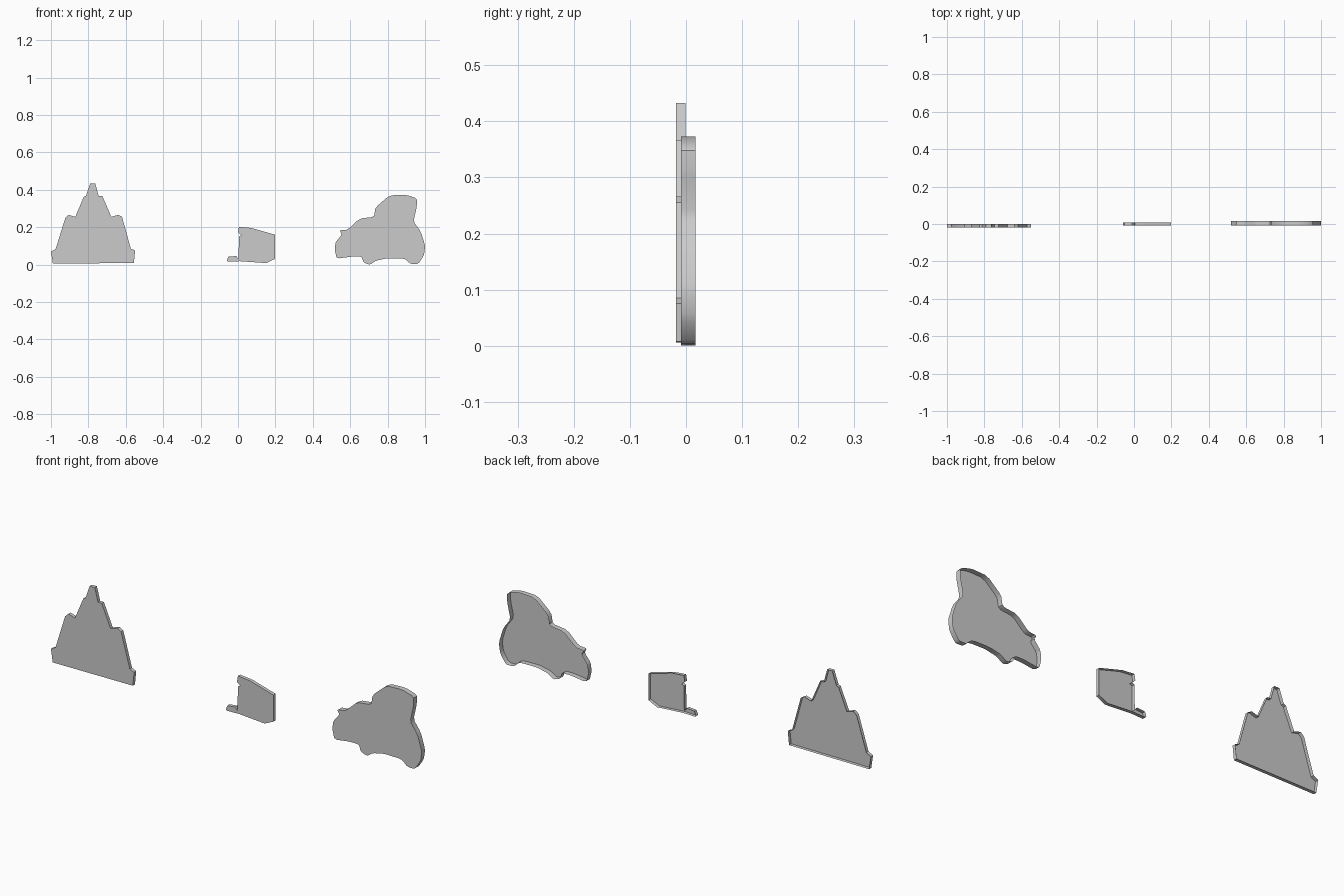
import bpy, bmesh
from mathutils import Vector

if "Cube" in bpy.data.objects:
    bpy.data.objects.remove(bpy.data.objects["Cube"])


def soften(points, cut):
    """Trim every corner so the outline reads as rounded."""
    out = []
    n = len(points)
    for i, p in enumerate(points):
        p = Vector(p)
        a, b = Vector(points[i - 1]), Vector(points[(i + 1) % n])
        out += [p.lerp(a, cut), p.lerp(b, cut)]
    return out


def flat_tray(name, outline, y_front, y_back, cut=0.0):
    """Thin cut-out: closed front face and side walls, open at the back."""
    pts = soften(outline, cut) if cut else outline
    bm = bmesh.new()
    front = [bm.verts.new((p[0], y_front, p[1])) for p in pts]
    back = [bm.verts.new((p[0], y_back, p[1])) for p in pts]
    n = len(pts)
    bm.faces.new(front)
    for i in range(n):
        j = (i + 1) % n
        bm.faces.new((front[j], front[i], back[i], back[j]))
    # outlines run clockwise as seen from the front, so flip outwards
    bmesh.ops.reverse_faces(bm, faces=bm.faces[:])
    mesh = bpy.data.meshes.new(name)
    bm.to_mesh(mesh)
    bm.free()
    obj = bpy.data.objects.new(name, mesh)
    bpy.context.collection.objects.link(obj)
    bpy.context.view_layer.objects.active = obj
    obj.select_set(True)
    bpy.ops.object.shade_smooth_by_angle(angle=0.6)
    obj.select_set(False)
    return obj


# Stepped peak on the left
peak = [(-.99, .006), (-1, .07), (-.975, .083), (-.923, .25), (-.905, .266),
        (-.87, .255), (-.825, .362), (-.813, .368), (-.79, .433), (-.763, .433),
        (-.745, .366), (-.725, .366), (-.677, .255), (-.64, .266), (-.62, .255),
        (-.573, .085), (-.55, .075), (-.557, .008)]
flat_tray("peak_panel", peak, -0.018, -0.001)

# Small block with a foot in the middle
block = [(-.06, .022), (-.052, .042), (-.01, .046), (.003, .03), (.005, .15),
         (.018, .157), (0, .172), (.005, .202), (.07, .196), (.197, .16),
         (.197, .03), (.15, .008), (.01, .018), (-.055, .016)]
flat_tray("block_panel", block, -0.008, 0.009)

# Rounded vehicle-like silhouette on the right
vehicle = [(.517, .08), (.528, .032), (.61, .043), (.66, .043), (.672, .01),
           (.705, -.001), (.737, .021), (.80, .034), (.892, .032), (.922, .004),
           (.963, .003), (.994, .05), (1.001, .10), (.977, .177), (.938, .23),
           (.956, .31), (.956, .355), (.897, .373), (.81, .370), (.735, .305),
           (.727, .255), (.65, .246), (.587, .187), (.543, .183), (.555, .160),
           (.522, .12)]
flat_tray("vehicle_panel", vehicle, -0.009, 0.017, cut=0.15)
